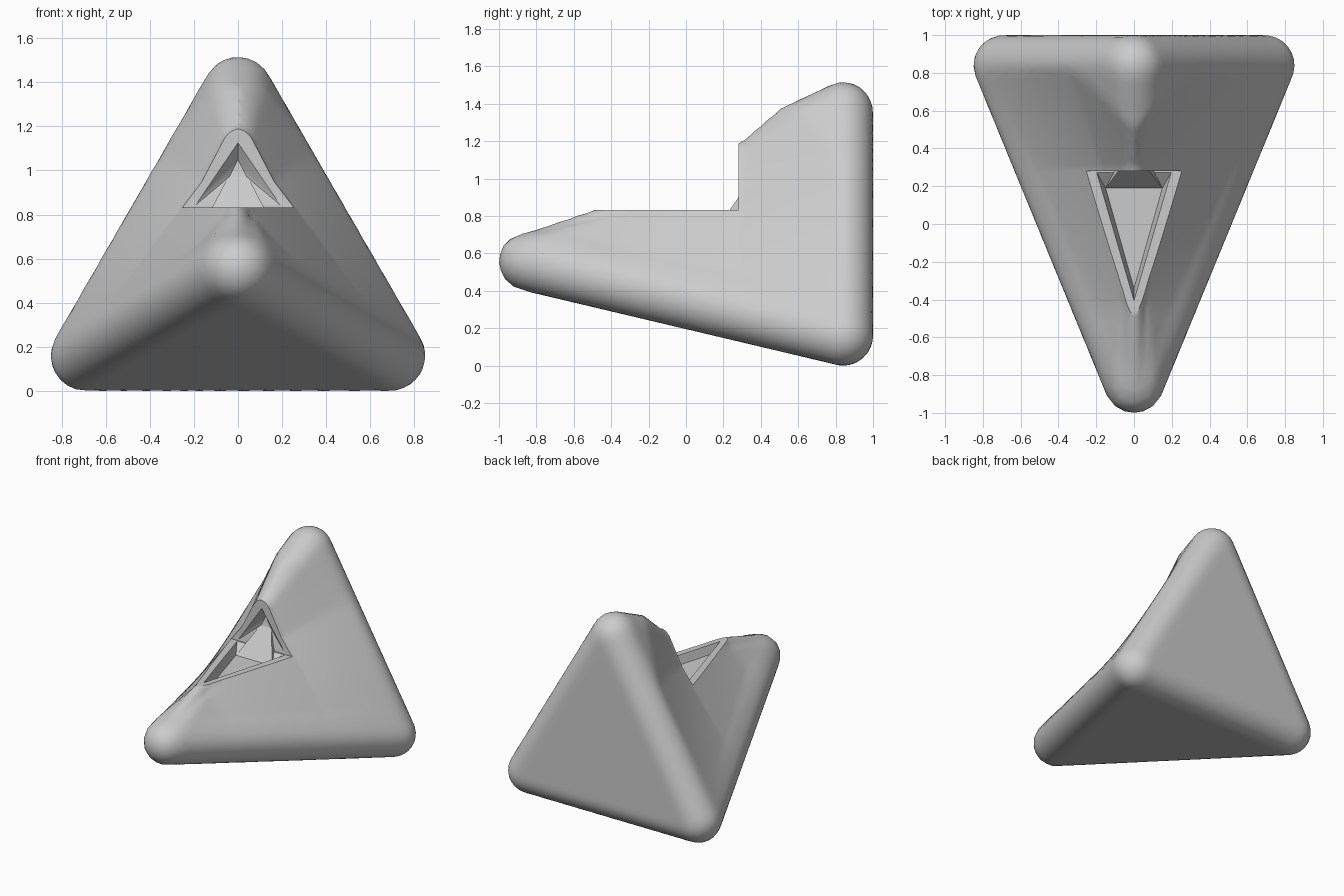
import bpy, bmesh
from mathutils import Vector
from mathutils.bvhtree import BVHTree

if "Cube" in bpy.data.objects:
    bpy.data.objects.remove(bpy.data.objects["Cube"])

R = 0.16                                   # edge rounding radius
CORNERS = [(-.69, .84, .16), (.69, .84, .16), (0, .84, 1.355), (0, -.84, .558)]


def to_object(name, bm):
    bmesh.ops.recalc_face_normals(bm, faces=bm.faces)
    me = bpy.data.meshes.new(name)
    bm.to_mesh(me)
    bm.free()
    ob = bpy.data.objects.new(name, me)
    bpy.context.collection.objects.link(ob)
    return ob


def hull_mesh(points):
    bm = bmesh.new()
    for p in points:
        bm.verts.new(p)
    res = bmesh.ops.convex_hull(bm, input=bm.verts[:])
    loose = {g for g in res["geom_interior"] + res["geom_unused"]
             if isinstance(g, bmesh.types.BMVert)}
    bmesh.ops.delete(bm, geom=list(loose), context='VERTS')
    return bm


def mirrored(points):
    return sorted({(s * x, y, z) for x, y, z in points for s in (1, -1)})


def clamp(v):
    return max(0.0, min(1.0, v))


def sag(p):
    """How far the side faces sink toward the notch."""
    t = (p.y + .84) / 1.68
    u = clamp(abs(p.x) / max(.05, .69 * t + .15))
    y_end = min(.84, .5 + .8 * u)
    if p.y > .28:
        wy = clamp((y_end - p.y) / (y_end - .28))
    else:
        wy = clamp((p.y + 1.0) / .54)
    wx = clamp((1 - u) / .6)
    wz = clamp((p.z - (.558 - .398 * t)) / .2)
    return (.07 + .05 * min(u, .4)) * wx * wy * wz


# rounded tetrahedron: hull of four corner spheres
ball = bmesh.new()
bmesh.ops.create_icosphere(ball, subdivisions=4, radius=R)
cloud = [v.co + Vector(c) for c in CORNERS for v in ball.verts]
ball.free()
hull = hull_mesh(cloud)
tree = BVHTree.FromBMesh(hull)

# even dense skin projected on the hull, with the dip around the notch
centre = Vector((0, .35, .55))
skin = bmesh.new()
bmesh.ops.create_icosphere(skin, subdivisions=6, radius=1)
for v in skin.verts:
    d = v.co.normalized()
    hit, n, _, _ = tree.ray_cast(centre, d)
    if hit is None:
        hit, n, _, _ = tree.find_nearest(centre + d)
    if n.dot(d) < 0:
        n = -n
    v.co = hit - n * sag(hit)
hull.free()
body = to_object("rounded_pyramid_body", skin)

# notch: flat floor and upright back wall, then a recess inside its rim
notch = to_object("notch_cutter", hull_mesh(mirrored(
    [(1, y, z) for y in (-1.3, .28) for z in (.832, 2)])))
recess = to_object("recess_cutter", hull_mesh(mirrored(
    [(.15, .19, .77), (0, -.34, .77), (.04, .33, .97), (0, .33, 1.05),
     (.2, .277, .836), (0, -.41, .836), (0, .277, 1.13)])))

bpy.context.view_layer.objects.active = body
body.select_set(True)
for cutter in (notch, recess):
    cutter.hide_render = True
    mod = body.modifiers.new(cutter.name, 'BOOLEAN')
    mod.operation = 'DIFFERENCE'
    mod.solver = 'EXACT'
    mod.object = cutter
    bpy.ops.object.modifier_apply(modifier=mod.name)
    bpy.data.objects.remove(cutter)
bpy.ops.object.select_all(action='DESELECT')
body.select_set(True)
bpy.ops.object.shade_smooth_by_angle(angle=0.5)

# slanted wedge in the inner corner of the notch
front = [(.15, .19, .77), (.045, .33, .97)]
back = [(x, y + .08, z - .056) for x, y, z in front]
to_object("inner_wedge", hull_mesh(mirrored(front + back)))
